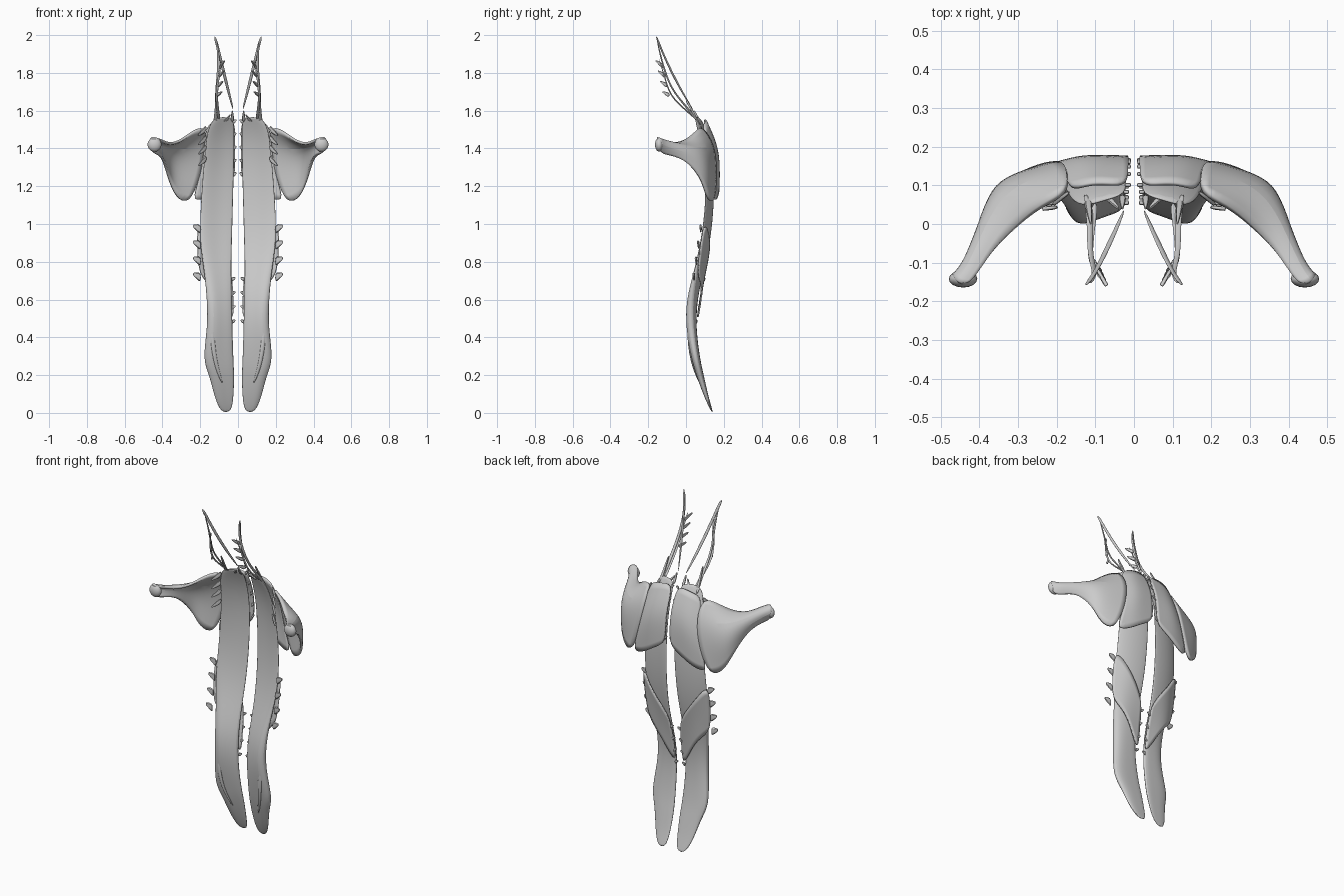
import bpy, bmesh
from mathutils import Vector

cube = bpy.data.objects.get("Cube")
if cube:
    bpy.data.objects.remove(cube, do_unlink=True)

GREY = (0.6, 0.6, 0.6, 1)
mat = bpy.data.materials.new("neutral grey")
mat.use_nodes = True
mat.diffuse_color = GREY
bsdf = next(n for n in mat.node_tree.nodes if n.type == 'BSDF_PRINCIPLED')
bsdf.inputs["Base Color"].default_value = GREY


def finish(name, bm, thickness=0, smooth_levels=2):
    """Turn a left-side bmesh into a mirrored, smooth-shaded object."""
    bmesh.ops.recalc_face_normals(bm, faces=bm.faces)
    mesh = bpy.data.meshes.new(name)
    bm.to_mesh(mesh)
    bm.free()
    mesh.materials.append(mat)
    obj = bpy.data.objects.new(name, mesh)
    bpy.context.collection.objects.link(obj)
    if smooth_levels:
        sub = obj.modifiers.new("smooth", 'SUBSURF')
        sub.levels = sub.render_levels = smooth_levels
    if thickness:
        solid = obj.modifiers.new("thickness", 'SOLIDIFY')
        solid.thickness, solid.offset = thickness, 0
    obj.modifiers.new("right_half", 'MIRROR').use_mirror_merge = False
    bpy.ops.object.select_all(action='DESELECT')
    obj.select_set(True)
    bpy.context.view_layer.objects.active = obj
    bpy.ops.object.shade_smooth_by_angle(angle=0.7)
    return obj


def loft(bm, rings, closed=False):
    """Bridge successive rows of points; closed rows are also capped."""
    rows = [[bm.verts.new(p) for p in ring] for ring in rings]
    count = len(rows[0])
    for a, b in zip(rows, rows[1:]):
        for i in range(count if closed else count - 1):
            j = (i + 1) % count
            bm.faces.new((a[i], a[j], b[j], b[i]))
    if closed:
        bm.faces.new(rows[0])
        bm.faces.new(rows[-1])


def sheet(name, rings, thickness):
    bm = bmesh.new()
    loft(bm, rings)
    return finish(name, bm, thickness)


def slip(bm, base, tip, width, across):
    """Flat tapering tendon slip from base to tip."""
    base, tip, across = Vector(base), Vector(tip), Vector(across).normalized()
    depth = (tip - base).cross(across).normalized() * 0.006
    rings = []
    for t, w in ((0, 1), (0.5, 0.7), (0.85, 0.4), (1, 0.2)):
        p, s = base.lerp(tip, t), across * width * w / 2
        rings.append([p - s - depth, p + s - depth, p + s + depth, p - s + depth])
    loft(bm, rings, True)


def slips(name, items, width, across):
    bm = bmesh.new()
    for base, tip in items:
        slip(bm, base, tip, width, across)
    return finish(name, bm, smooth_levels=1)


def strap(name, path, across):
    """Flattened strap along (x, y, z, half width) points."""
    across = Vector(across).normalized()
    bm, rings = bmesh.new(), []
    for x, y, z, w in path:
        p, s, d = Vector((x, y, z)), across * w, Vector((0, 0.7, 0.4)) * w * 0.7
        rings.append([p - s, p - d, p + s, p + d])
    loft(bm, rings, True)
    return finish(name, bm)


# Long column beside the spine: height, inner x, outer x, back y, side curl, depth
stations = [
    (1.57, .02, .13, .075, .02, .02), (1.5, .018, .165, .11, .04, .02),
    (1.35, .018, .18, .15, .04, .02), (1.1, .025, .2, .152, .035, .02),
    (.9, .03, .205, .13, .04, .025), (.75, .035, .18, .095, .025, .04),
    (.6, .03, .165, .06, .01, .06), (.45, .028, .162, .052, 0, .06),
    (.28, .022, .19, .075, 0, .05), (.2, .018, .152, .094, 0, .045),
    (.08, .022, .125, .12, 0, .025), (0, .035, .09, .145, 0, .01)]
section = [(0, 0), (.35, 0), (.7, 0), (1, .2), (1, .7), (.75, 1), (.4, .65), (0, .4)]
bm = bmesh.new()
loft(bm, [[(a + (b - a) * u, y - curl * u * u - depth * v, z) for u, v in section]
          for z, a, b, y, curl, depth in stations], True)
finish("spinal_column_muscle", bm)

# Front ridge along the lower column
strap("lower_ridge", [(.165, .07, .82, .006), (.145, .03, .65, .014), (.14, .005, .45, .017),
                      (.125, .025, .27, .016), (.08, .075, .15, .008)], (1, 0, 0))

# Shoulder blade sheet narrowing to the arm
sheet("shoulder_blade_sheet", [
    [(.17, .08, 1.52), (.17, .15, 1.42), (.2, .16, 1.25), (.26, .145, 1.1)],
    [(.24, .05, 1.49), (.27, .12, 1.41), (.3, .135, 1.27), (.33, .11, 1.14)],
    [(.3, 0, 1.44), (.345, .075, 1.41), (.365, .1, 1.33), (.365, .085, 1.24)],
    [(.36, -.06, 1.42), (.39, -.01, 1.42), (.4, 0, 1.38), (.395, -.01, 1.35)],
    [(.4, -.12, 1.44), (.43, -.11, 1.44), (.44, -.1, 1.41), (.42, -.11, 1.37)],
    [(.43, -.16, 1.45), (.46, -.15, 1.46), (.47, -.13, 1.43), (.45, -.14, 1.38)]], .014)

# Rounded knob at the arm end
bm = bmesh.new()
bmesh.ops.create_uvsphere(bm, u_segments=16, v_segments=10, radius=.037)
bmesh.ops.scale(bm, verts=bm.verts, vec=(1, .6, 1))
bmesh.ops.translate(bm, verts=bm.verts, vec=(.442, -.142, 1.42))
finish("arm_end_knob", bm, smooth_levels=0)

# Upper back sheet from the midline to the blade edge
sheet("upper_back_sheet", [
    [(.015, .1, 1.55), (.07, .105, 1.55), (.12, .105, 1.54), (.17, .085, 1.52)],
    [(.015, .155, 1.44), (.07, .165, 1.42), (.13, .168, 1.4), (.18, .145, 1.38)],
    [(.015, .172, 1.34), (.08, .176, 1.31), (.14, .176, 1.28), (.2, .158, 1.25)],
    [(.015, .172, 1.23), (.09, .174, 1.19), (.16, .168, 1.14), (.25, .14, 1.11)]], .01)

# Lower back sheet slanting up and outward
sheet("lower_back_sheet", [
    [(.03, .105, .76), (.1, .125, .86), (.16, .125, .94), (.215, .095, 1.02)],
    [(.025, .075, .61), (.1, .1, .74), (.16, .1, .82), (.215, .075, .86)],
    [(.02, .055, .46), (.09, .08, .6), (.15, .085, .68), (.205, .06, .73)]], .008)

# Finger-like slips at the sheet edges
slips("upper_rib_slips", [((.165, .085, z), (.21, .05, z - .04))
                          for z in (1.51, 1.46, 1.41, 1.35)], .045, (0, 0, 1))
slips("lower_rib_slips", [((.195, .08 - i * .012, .97 - i * .085),
                           (.238, .075 - i * .012, .99 - i * .085))
                          for i in range(4)], .06, (0, 0, 1))
slips("upper_midline_slips", [((.025, .165 - i * i * .004, 1.26 + i * .07),
                              (.008, .165 - i * i * .004, 1.27 + i * .07))
                             for i in range(5)], .03, (0, 0, 1))
slips("lower_midline_slips", [((.035, .055 + i * .014, .48 + i * .075),
                              (.013, .055 + i * .014, .49 + i * .075))
                             for i in range(4)], .03, (0, 0, 1))
slips("column_top_slips", [((.03, .075, 1.54), (.03, .04, 1.6)),
                           ((.07, .07, 1.54), (.04, .04, 1.58)),
                           ((.12, .07, 1.53), (.112, .0, 1.66))], .025, (1, 0, 0))

# Neck straps
strap("long_neck_strap", [(.024, .04, 1.6, .004), (.045, -.01, 1.68, .011),
                          (.075, -.075, 1.8, .014), (.1, -.125, 1.91, .01),
                          (.125, -.16, 2.0, .015)], (1, -.4, 0))
strap("side_neck_strap", [(.125, .08, 1.52, .018), (.112, .02, 1.6, .014),
                          (.115, -.06, 1.69, .011), (.108, -.1, 1.77, .011),
                          (.1, -.13, 1.87, .01), (.115, -.155, 1.98, .006)], (1, .3, 0))
strap("toothed_neck_strap", [(.1, .06, 1.55, .014), (.108, -.01, 1.61, .01),
                             (.115, -.085, 1.68, .01), (.105, -.11, 1.77, .009),
                             (.085, -.145, 1.88, .004)], (1, 0, 0))
slips("neck_teeth", [((.112 - i * .005, -.085 - i * .01, 1.68 + i * .05),
                      (.085 - i * .005, -.125 - i * .012, 1.7 + i * .055))
                     for i in range(4)], .03, (0, .2, 1))
